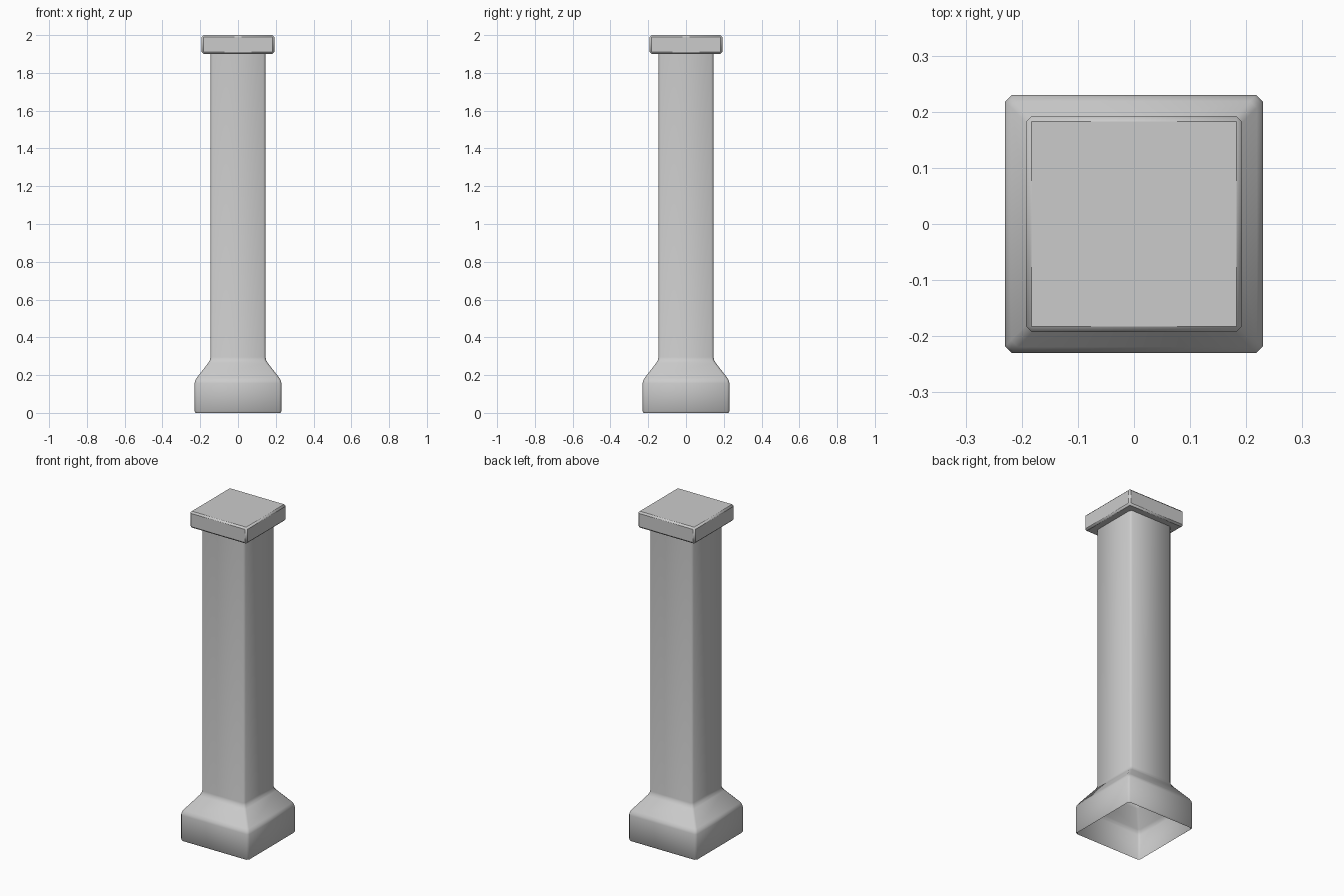
import bpy, bmesh, math

if "Cube" in bpy.data.objects:
    bpy.data.objects.remove(bpy.data.objects["Cube"])


def smooth(obj, angle):
    bpy.ops.object.select_all(action='DESELECT')
    obj.select_set(True)
    bpy.context.view_layer.objects.active = obj
    bpy.ops.object.shade_smooth_by_angle(angle=math.radians(angle))


def ring(bm, r, z, c):
    """Square ring of half-width r with chamfered corners of size c."""
    pts = []
    for sx, sy in ((1, 1), (-1, 1), (-1, -1), (1, -1)):
        pair = [(sx * r, sy * (r - c)), (sx * (r - c), sy * r)]
        pts += pair if sx * sy > 0 else pair[::-1]
    return [bm.verts.new((x, y, z)) for x, y in pts]


# Shaft with flared foot: open-bottomed shell lofted from a profile (half-width, z)
profile = [(0.225, 0.0), (0.23, 0.008), (0.23, 0.157), (0.227, 0.171),
           (0.219, 0.185), (0.157, 0.265), (0.149, 0.279), (0.146, 0.295),
           (0.146, 1.905)]
bm = bmesh.new()
rings = [ring(bm, r, z, 0.012) for r, z in profile]
for a, b in zip(rings, rings[1:]):
    for i in range(8):
        j = (i + 1) % 8
        bm.faces.new((a[i], a[j], b[j], b[i]))
mesh = bpy.data.meshes.new("shaft_and_foot")
bm.to_mesh(mesh)
bm.free()
shaft = bpy.data.objects.new("shaft_and_foot", mesh)
bpy.context.collection.objects.link(shaft)
smooth(shaft, 50)

# Square cap slab with softened edges
bpy.ops.mesh.primitive_cube_add(size=1, location=(0, 0, 1.95))
cap = bpy.context.object
cap.name = "cap"
cap.scale = (0.385, 0.385, 0.1)
bpy.ops.object.transform_apply(location=False, rotation=False, scale=True)
bevel = cap.modifiers.new("soft_edges", 'BEVEL')
bevel.width = 0.01
bevel.segments = 1
smooth(cap, 50)
